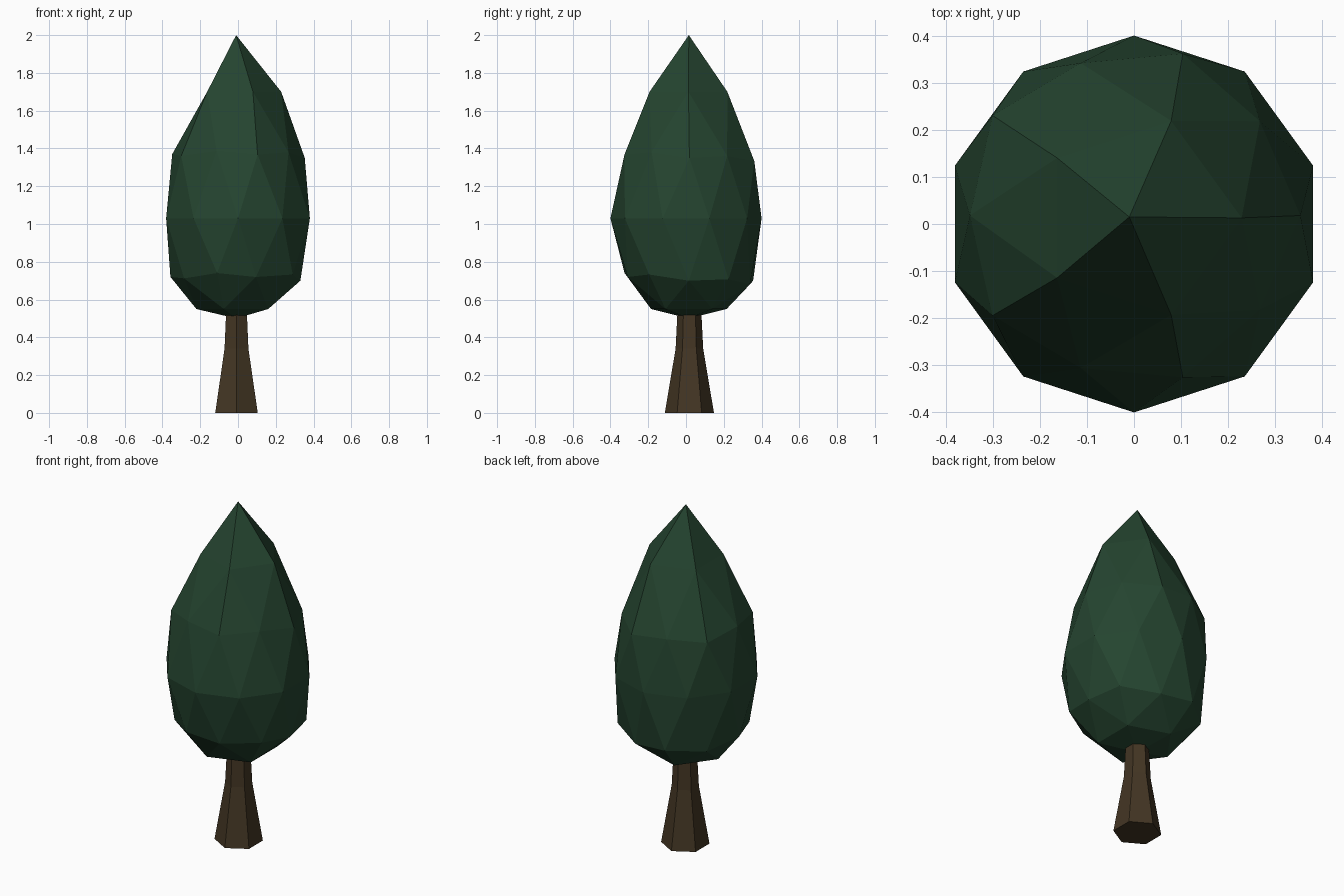
import bpy, bmesh
from math import sin, cos, tau

cube = bpy.data.objects.get("Cube")
if cube:
    bpy.data.objects.remove(cube)


def material(name, colour):
    mat = bpy.data.materials.new(name)
    mat.use_nodes = True
    mat.diffuse_color = (*colour, 1)
    mat.node_tree.nodes["Principled BSDF"].inputs["Base Color"].default_value = (*colour, 1)
    return mat


def add_object(name, bm, mat):
    bmesh.ops.recalc_face_normals(bm, faces=bm.faces)
    mesh = bpy.data.meshes.new(name)
    bm.to_mesh(mesh)
    bm.free()
    mesh.materials.append(mat)
    obj = bpy.data.objects.new(name, mesh)
    bpy.context.collection.objects.link(obj)
    return obj


# Foliage: a faceted icosphere whose rings are drawn out into a teardrop
# ring: unit height, final height, width factor, x shift, y shift, tilt along y
RINGS = [
    (1.0, 2.0, 1, -0.01, 0.015, 0),
    (0.851, 1.70, 1.03, 0.012, 0.013, 0),
    (0.526, 1.37, 1, -0.008, 0.018, -0.05),
    (0.447, 1.35, 1.01, -0.008, 0.018, -0.05),
    (0.0, 1.03, 1, 0, 0, 0),
    (-0.447, 0.72, 1, 0, 0.015, -0.06),
    (-0.526, 0.70, 1, -0.01, 0.015, -0.06),
    (-0.851, 0.55, 1, -0.01, 0.015, 0),
    (-1.0, 0.50, 1, -0.01, 0.015, 0),
]
RADIUS = 0.4

bm = bmesh.new()
bmesh.ops.create_icosphere(bm, subdivisions=2, radius=1)
for v in bm.verts:
    ring = min(RINGS, key=lambda r: abs(r[0] - v.co.z))
    _, height, width, dx, dy, tilt = ring
    x, y = v.co.x * RADIUS * width, v.co.y * RADIUS * width
    v.co = (x + dx, y + dy, height + tilt * y)
add_object("foliage", bm, material("dark green leaves", (0.018, 0.058, 0.029)))

# Trunk: six-sided, flaring towards the ground
PROFILE = [(0, 0.13), (0.34, 0.073), (0.56, 0.062)]
SIDES = 6
bm = bmesh.new()
loops = [[bm.verts.new((r * sin(tau * i / SIDES) - 0.008,
                        r * cos(tau * i / SIDES) + 0.018, z))
          for i in range(SIDES)] for z, r in PROFILE]
for low, high in zip(loops, loops[1:]):
    for i in range(SIDES):
        j = (i + 1) % SIDES
        bm.faces.new((low[i], low[j], high[j], high[i]))
bm.faces.new(loops[0])
bm.faces.new(loops[-1])
add_object("trunk", bm, material("brown bark", (0.056, 0.036, 0.017)))
